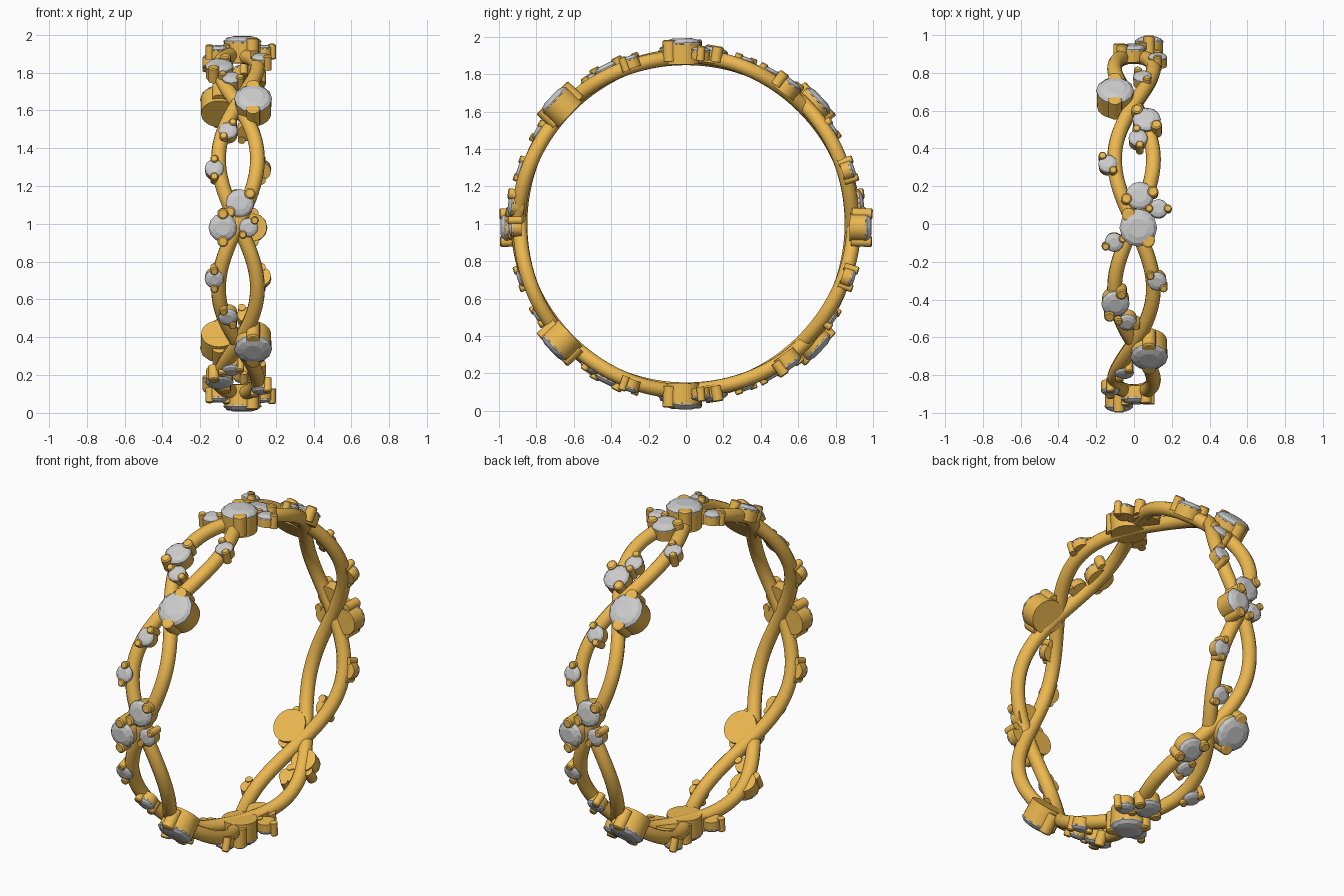
import bpy, bmesh, math
from mathutils import Matrix, Vector

if "Cube" in bpy.data.objects:
    bpy.data.objects.remove(bpy.data.objects["Cube"])

gold = bpy.data.materials.new("gold")
gold.diffuse_color = (0.84, 0.48, 0.08, 1)
gold.use_nodes = True
gold.node_tree.nodes["Principled BSDF"].inputs["Base Color"].default_value = gold.diffuse_color


def finish(obj, mat=None, angle=30):
    if mat:
        obj.data.materials.append(mat)
    bpy.ops.object.select_all(action='DESELECT')
    obj.select_set(True)
    bpy.context.view_layer.objects.active = obj
    if angle:
        bpy.ops.object.shade_smooth_by_angle(angle=math.radians(angle))


# Two wavy wires crossing eight times around the ring
def strand(name, sign):
    cu = bpy.data.curves.new(name, 'CURVE')
    cu.dimensions = '3D'
    cu.bevel_depth = 0.039
    cu.bevel_resolution = 4
    sp = cu.splines.new('POLY')
    n = 192
    sp.points.add(n - 1)
    for i, p in enumerate(sp.points):
        t = 2 * math.pi * i / n
        r = 0.892 + sign * 0.005 * math.cos(4 * t)
        p.co = (sign * 0.103 * math.sin(4 * t), -r * math.cos(t), 1 + r * math.sin(t), 1)
    sp.use_cyclic_u = True
    obj = bpy.data.objects.new(name, cu)
    bpy.context.collection.objects.link(obj)
    bpy.ops.object.select_all(action='DESELECT')
    obj.select_set(True)
    bpy.context.view_layer.objects.active = obj
    bpy.ops.object.convert(target='MESH')
    finish(bpy.context.object, gold, 60)


strand("wire_strand_a", 1)
strand("wire_strand_b", -1)


def frame(phi, x):
    # local x = ring axis, local y = along the band, local z = outward
    u = Vector((1, 0, 0))
    v = Vector((0, math.sin(phi), math.cos(phi)))
    w = Vector((0, -math.cos(phi), math.sin(phi)))
    m = Matrix((u, v, w)).transposed().to_4x4()
    m.translation = (x, 0, 1)
    return m


def stack(bm, m, cx, cy, rings, n):
    # closed turned shape from (radius, height, twist) rings
    loops = []
    for r, h, tw in rings:
        loops.append([bm.verts.new(m @ Vector((cx + r * math.cos(2 * math.pi * (i + tw) / n),
                                               cy + r * math.sin(2 * math.pi * (i + tw) / n), h)))
                      for i in range(n)])
    for a, b in zip(loops, loops[1:]):
        for i in range(n):
            j = (i + 1) % n
            bm.faces.new((a[i], a[j], b[j], b[i]))
    bm.faces.new(loops[0][::-1])
    bm.faces.new(loops[-1])


def to_object(bm, name, mat, angle):
    bmesh.ops.recalc_face_normals(bm, faces=bm.faces[:])
    me = bpy.data.meshes.new(name)
    bm.to_mesh(me)
    bm.free()
    obj = bpy.data.objects.new(name, me)
    bpy.context.collection.objects.link(obj)
    finish(obj, mat, angle)


# size: stone radius, seat bottom, seat top, stone top, prong radius, prong bottom, prong top
SIZES = {
    'big': (0.10, 0.852, 0.965, 0.992, 0.036, 0.87, 0.985),
    'tall': (0.076, 0.875, 0.965, 0.992, 0.029, 0.885, 0.997),
    'mid': (0.075, 0.87, 0.935, 0.957, 0.029, 0.88, 0.965),
    'small': (0.051, 0.88, 0.93, 0.948, 0.021, 0.875, 0.955),
}


# A round seat with two prongs and a faceted stone
def setting(label, size, deg, x, prong_deg):
    rad, z0, z1, z2, pr, p0, p1 = SIZES[size]
    m = frame(math.radians(deg), x)
    bm = bmesh.new()
    stack(bm, m, 0, 0, [(rad * .95, z0, 0), (rad * .97, z1, 0)], 32)
    a = math.radians(prong_deg)
    d = rad * (0.86 if size == 'big' else 0.97)
    for s in (1, -1):
        stack(bm, m, s * d * math.cos(a), s * d * math.sin(a),
              [(pr, p0, 0), (pr, p1 - .006, 0), (pr * .75, p1, 0)], 16)
    to_object(bm, label + "_seat", gold, 30)
    bm = bmesh.new()
    stack(bm, m, 0, 0, [(rad * .6, z1 - .03, 0), (rad, z1 - .004, 0), (rad, z1 + .003, 0),
                        (rad * .84, z1 + (z2 - z1) * .65, .5), (rad * .5, z2, 0)], 12)
    to_object(bm, label + "_stone", None, 0)


# Upper half, from the front (0 deg) over the top (90) to the back (180)
UPPER = [
    ('small', 18.3, -.125, 90), ('small', 32, -.052, 60), ('big', 43.3, .08, 90),
    ('small', 56, -.035, 160), ('mid', 63.2, -.098, 65), ('small', 71, .122, 135),
    ('small', 84, -.105, 25), ('big', 88.8, .023, 127), ('small', 95, .13, 0),
    ('mid', 99.2, .03, 15), ('small', 110, -.138, 125), ('small', 119.3, .022, 100),
    ('mid', 126.3, .067, 135), ('big', 137, -.1, 90), ('small', 147, .045, 120),
    ('small', 161.7, .125, 90),
]
for i, (size, deg, x, pd) in enumerate(UPPER):
    setting(f"upper_{size}_{i}", size, deg, x, pd)
    setting(f"lower_{size}_{i}", size, -deg, x, -pd)   # mirrored below

# Three-stone clusters at front and back, related by a half turn about z
CLUSTER = [('mid', 6.7, .01, 43), ('tall', -1.2, -.08, 90), ('small', -1.2, .057, 50)]
for i, (size, deg, x, pd) in enumerate(CLUSTER):
    setting(f"front_{size}_{i}", size, deg, x, pd)
    setting(f"back_{size}_{i}", size, 180 - deg, -x, pd)
